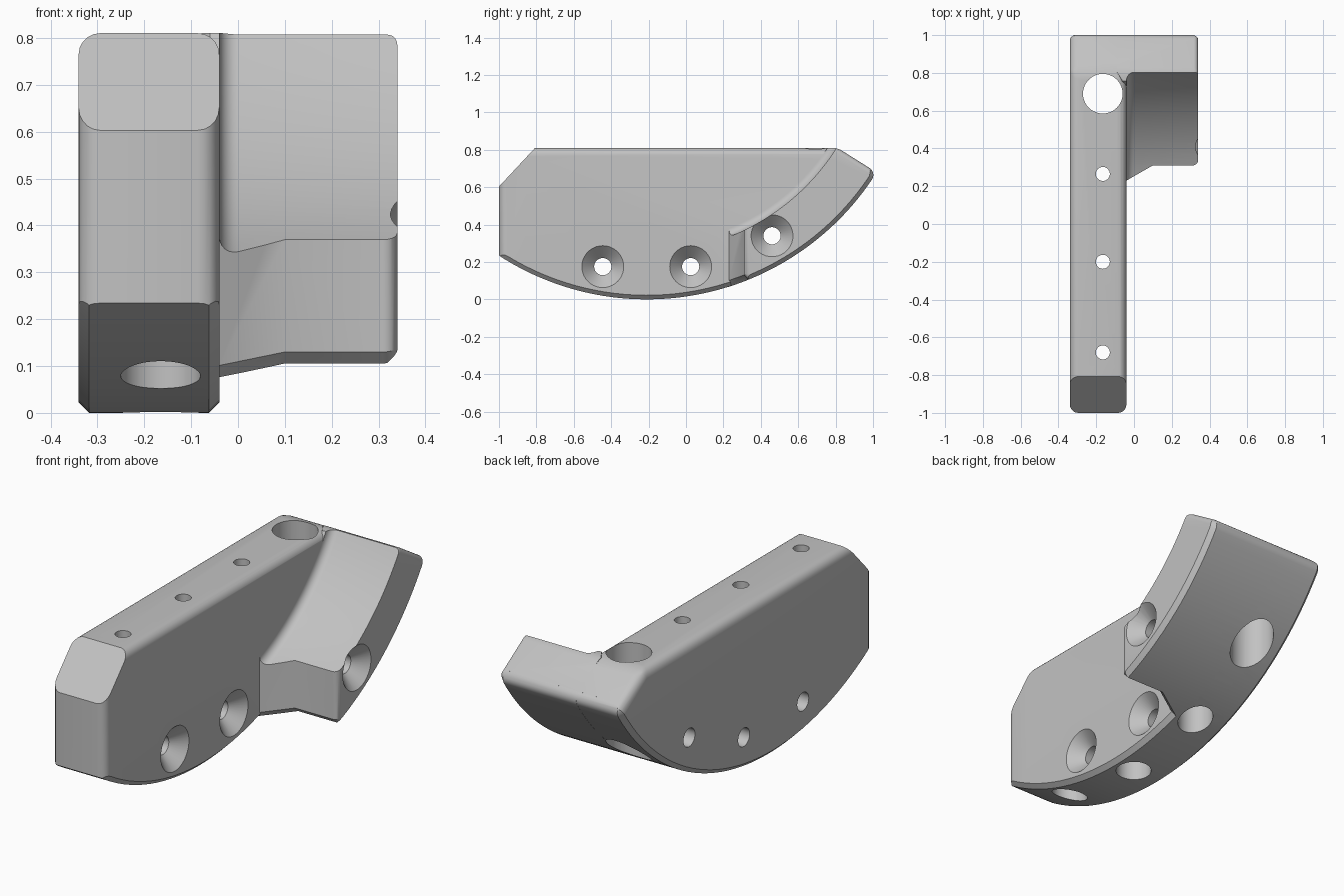
import bpy, bmesh, math
from math import sin, cos, pi

if "Cube" in bpy.data.objects:
    bpy.data.objects.remove(bpy.data.objects["Cube"], do_unlink=True)

grey = bpy.data.materials.new("plain grey")
grey.use_nodes = True
colour = (0.54, 0.54, 0.54, 1)
grey.diffuse_color = colour
grey.node_tree.nodes["Principled BSDF"].inputs["Base Color"].default_value = colour

CY, CZ, R = -0.21, 1.451, 1.451      # centre and radius of the curved underside
END = math.radians(57.85)            # angle of the slanted end
NOSE = 0.045                         # rounding at the tip of the curve
TOP = 0.81
INNER, OUTER, SIDE = -0.34, 0.34, -0.04


def loft(name, rings):
    """Closed solid from matching rings of points."""
    bm = bmesh.new()
    vs = [[bm.verts.new(p) for p in ring] for ring in rings]
    n = len(rings[0])
    for a, b in zip(vs, vs[1:]):
        for i in range(n):
            j = (i + 1) % n
            bm.faces.new((a[i], a[j], b[j], b[i]))
    bm.faces.new(vs[0][::-1])
    bm.faces.new(vs[-1])
    bmesh.ops.recalc_face_normals(bm, faces=bm.faces)
    return finish(name, bm)


def finish(name, bm):
    mesh = bpy.data.meshes.new(name)
    bm.to_mesh(mesh)
    bm.free()
    mesh.materials.append(grey)
    ob = bpy.data.objects.new(name, mesh)
    bpy.context.collection.objects.link(ob)
    return ob


def combine(ob, other, operation):
    mod = ob.modifiers.new(operation, "BOOLEAN")
    mod.operation, mod.object, mod.solver = operation, other, "EXACT"
    bpy.context.view_layer.objects.active = ob
    bpy.ops.object.modifier_apply(modifier=mod.name)
    bpy.data.objects.remove(other, do_unlink=True)


def arc_sweep(name, section, start, steps):
    """Sweep an (x, radius) section about the curve centre, rounding the tip."""
    stop = END - NOSE / R
    angles = [start + (stop - start) * i / steps for i in range(steps + 1)]
    drops = [0] * len(angles)
    for i in range(1, 7):
        a = i * pi / 12
        angles.append(stop + NOSE * sin(a) / R)
        drops.append(NOSE * (1 - cos(a)))
    angles.append(END + 0.03)
    drops.append(NOSE)
    rings = []
    for t, d in zip(angles, drops):
        ring = []
        for x, r in section:
            r -= d if r > 1.3 else 0
            ring.append((x, CY + r * sin(t), CZ - r * cos(t)))
        rings.append(ring)
    return loft(name, rings)


def rounded_block(name, x0, x1, y0, radius):
    """Block with a slanted rear top and rounded edges."""
    tip_y, tip_z = TOP + 0.5 * sin(END), TOP - 0.5 * cos(END)
    outline = [(y0, -0.4), (y0, TOP), (0.81, TOP), (tip_y, tip_z), (tip_y, -0.4)]
    ob = loft(name, [[(x, y, z) for y, z in outline] for x in (x0, x1)])
    bm = bmesh.new()
    bm.from_mesh(ob.data)
    bmesh.ops.bevel(bm, geom=bm.edges[:], offset=radius, segments=5,
                    profile=0.5, affect="EDGES")
    bm.to_mesh(ob.data)
    bm.free()
    return ob


def drill(ob, profile, place, sides=40):
    """Cut a stepped round hole; place maps (distance, u, v) to a point."""
    rings = [[place(d, r * cos(2 * pi * i / sides), r * sin(2 * pi * i / sides))
              for i in range(sides)] for d, r in profile]
    combine(ob, loft("hole_cutter", rings), "DIFFERENCE")


# Main plate: rounded block trimmed by the chamfered curve
C = 0.022
body = rounded_block("bracket_body", INNER, SIDE, -1, NOSE)
keel = [(INNER - 0.1, 0.1), (INNER - 0.1, R - C - 0.1), (INNER + C, R),
        (SIDE - C, R), (SIDE + 0.1, R - C - 0.1), (SIDE + 0.1, 0.1)]
combine(body, arc_sweep("keel_trim", keel, -0.75, 44), "INTERSECT")

# Curved flange with a fillet where it meets the plate
RO, RI, F = R + 0.0005, 1.2, 0.04
section = [(-0.09, RO), (OUTER - C, RO), (OUTER + 0.1, RO - C - 0.1), (OUTER + 0.1, RI)]
section += [(SIDE + F * (1 - sin(a)), RI - F * (1 - cos(a)))
            for a in [i * pi / 12 for i in range(7)]]
section += [(SIDE - 0.02, RI - F), (-0.09, RI)]
flange = arc_sweep("curved_flange", section, 0.15, 30)
combine(flange, rounded_block("flange_trim", -0.3, OUTER, -0.3, 0.025), "INTERSECT")

# Angled front of the flange and the chamfer under it
FRONT, RC = 0.31, 0.03
plan = [(-0.15, -0.5), (0.5, -0.5), (0.5, FRONT + RC)]
plan += [(OUTER - RC + RC * cos(a), FRONT + RC - RC * sin(a))
         for a in [i * pi / 10 for i in range(6)]]
plan += [(0.1, FRONT), (-0.15, 0.167)]
combine(flange, loft("front_cutter", [[(x, y, z) for x, y in plan] for z in (-0.5, 1.3)]),
        "DIFFERENCE")
under = [[(x, y + h, 0.13 + 0.36 * (y - FRONT) - h) for x, y in plan] for h in (0.1, -0.0005)]
combine(flange, loft("chamfer_cutter", under), "DIFFERENCE")
combine(body, flange, "UNION")

# Vertical holes: three counterbored from below, one large plain
HX = -0.165
for y in (-0.68, -0.2, 0.265):
    drill(body, [(-0.2, 0.085), (0.42, 0.085), (0.42, 0.037), (1, 0.037)],
          lambda d, u, v: (HX + u, y + v, d))
drill(body, [(-0.2, 0.105), (1, 0.105)], lambda d, u, v: (HX + u, 0.69 + v, d))

# Sideways holes, countersunk on the flange side
for y, z, face in ((-0.445, 0.175, SIDE), (0.025, 0.175, SIDE), (0.46, 0.34, OUTER)):
    drill(body, [(-0.6, 0.046), (face - 0.066, 0.046), (face, 0.112), (face + 0.15, 0.112)],
          lambda d, u, v: (d, y + u, z + v))

# Smooth shading with sharp edges kept
bpy.ops.object.select_all(action="DESELECT")
body.select_set(True)
bpy.context.view_layer.objects.active = body
bpy.ops.object.shade_smooth_by_angle(angle=math.radians(30))
